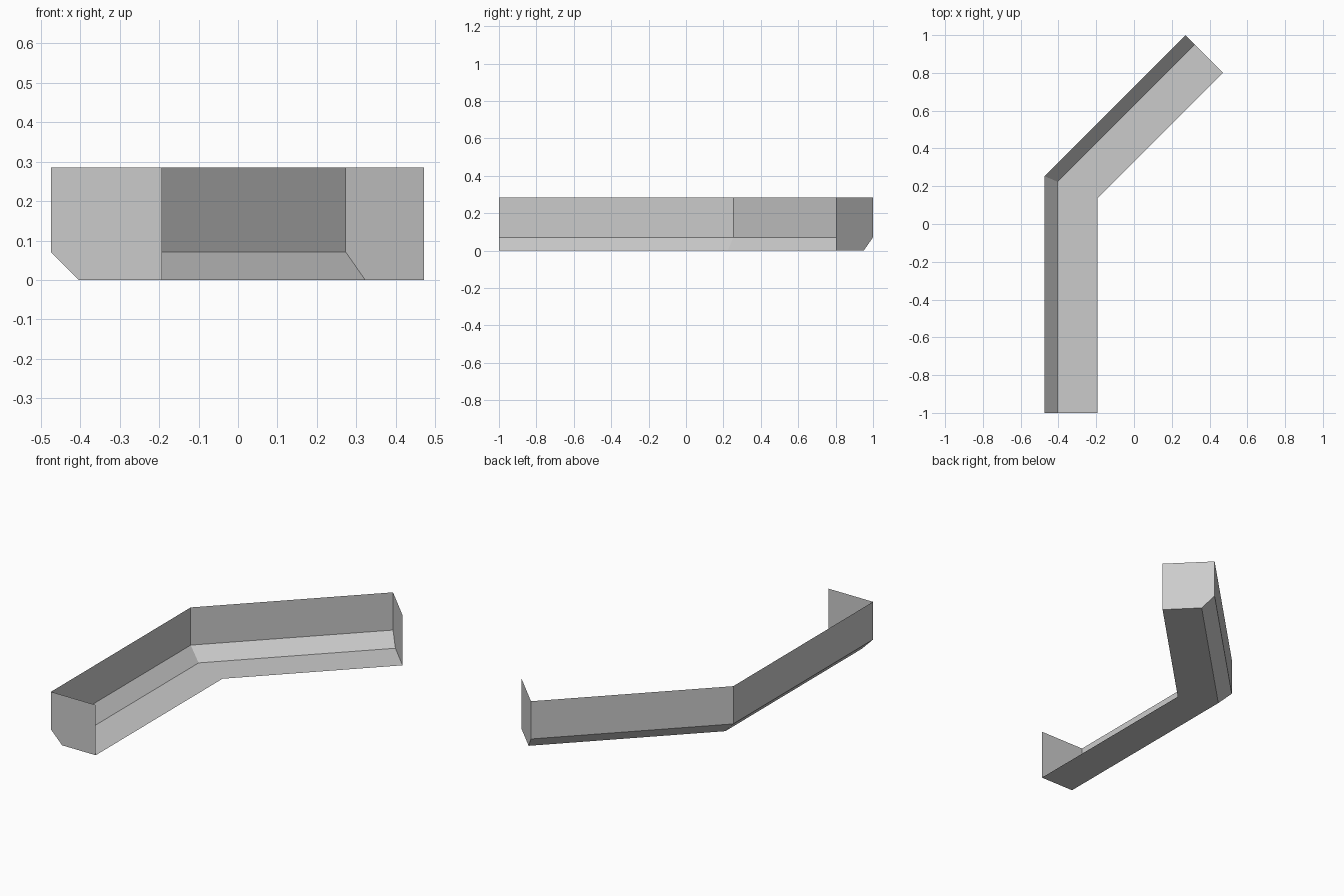
import bpy
import bmesh
from math import radians, tan
from mathutils import Vector

if "Cube" in bpy.data.objects:
    bpy.data.objects.remove(bpy.data.objects["Cube"], do_unlink=True)

# Single plain grey finish
grey = bpy.data.materials.new("plain grey")
grey.use_nodes = True
colour = (0.6, 0.6, 0.6, 1)
grey.diffuse_color = colour
grey.node_tree.nodes["Principled BSDF"].inputs["Base Color"].default_value = colour

# Cross-section: (distance inward from the outer wall, height)
profile = [(0, 0.285), (0, 0.071), (0.07, 0), (0.281, 0), (0.281, 0.285)]

# Outer wall line in plan, with the inward mitre direction at each point
mitre = -tan(radians(22.5))
diagonal = 0.5 ** 0.5
path = [
    (Vector((-0.474, -1, 0)), Vector((1, 0, 0))),
    (Vector((-0.474, 0.253, 0)), Vector((1, mitre, 0))),
    (Vector((0.273, 1, 0)), Vector((diagonal, -diagonal, 0))),
]

# Bent trough: wall, chamfer and floor are open sheets, without top or inner side
bm = bmesh.new()
rings = [[bm.verts.new(p + inward * d + Vector((0, 0, z))) for d, z in profile]
         for p, inward in (path[0], path[2])]
corner = [bm.verts.new(path[1][0] + path[1][1] * d + Vector((0, 0, z)))
          for d, z in profile[:-1]]
for a, b in ((rings[0], corner), (corner, rings[1])):
    for i in range(len(corner) - 1):
        bm.faces.new((a[i], b[i], b[i + 1], a[i + 1]))

# Full-height end plates
bm.faces.new(rings[0])
bm.faces.new(rings[1][::-1])

mesh = bpy.data.meshes.new("bent_trough")
bm.to_mesh(mesh)
bm.free()
mesh.materials.append(grey)
trough = bpy.data.objects.new("bent_trough", mesh)
bpy.context.collection.objects.link(trough)
